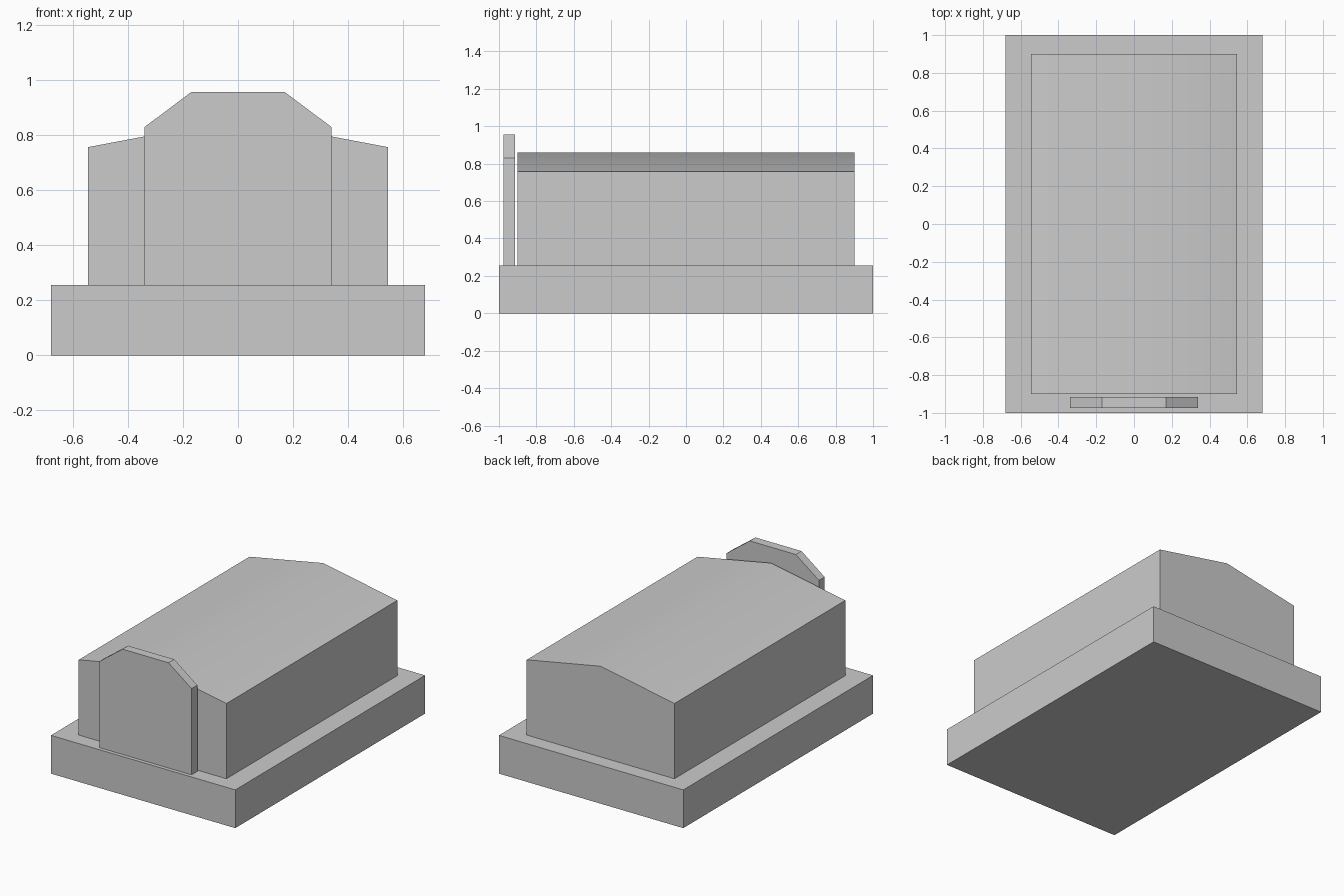
import bpy
import bmesh
import math

cube = bpy.data.objects.get("Cube")
if cube:
    bpy.data.objects.remove(cube, do_unlink=True)

# Single stone colour
GREY = (0.6, 0.6, 0.6, 1.0)
stone = bpy.data.materials.new("grey_stone")
stone.use_nodes = True
stone.diffuse_color = GREY
stone.node_tree.nodes["Principled BSDF"].inputs["Base Color"].default_value = GREY


def extrude_profile(name, half, y_front, y_back):
    """Mirror a right-hand (x, z) outline, bottom to top, and extrude it along y."""
    outline = half + [(-x, z) for x, z in reversed(half) if x > 0]
    bm = bmesh.new()
    face = bm.faces.new([bm.verts.new((x, y_front, z)) for x, z in outline])
    result = bmesh.ops.extrude_face_region(bm, geom=[face])
    moved = [v for v in result["geom"] if isinstance(v, bmesh.types.BMVert)]
    bmesh.ops.translate(bm, verts=moved, vec=(0, y_back - y_front, 0))
    bmesh.ops.recalc_face_normals(bm, faces=bm.faces)
    mesh = bpy.data.meshes.new(name)
    bm.to_mesh(mesh)
    bm.free()
    mesh.materials.append(stone)
    obj = bpy.data.objects.new(name, mesh)
    bpy.context.collection.objects.link(obj)
    return obj


BASE_TOP = 0.255

# Wide plinth
extrude_profile("base_slab", [(0.68, 0), (0.68, BASE_TOP)], -1, 1)

# Main block with a softly shaded pitched top
body = extrude_profile(
    "pitched_body", [(0.545, BASE_TOP), (0.545, 0.757), (0, 0.86)], -0.9, 0.9)

# Upright front plate with clipped corners
extrude_profile(
    "front_plate", [(0.34, BASE_TOP), (0.34, 0.83), (0.17, 0.957)], -0.975, -0.915)

# Smooth only the shallow ridge, keeping all other edges sharp
bpy.ops.object.select_all(action="DESELECT")
body.select_set(True)
bpy.context.view_layer.objects.active = body
bpy.ops.object.shade_smooth_by_angle(angle=math.radians(30))
